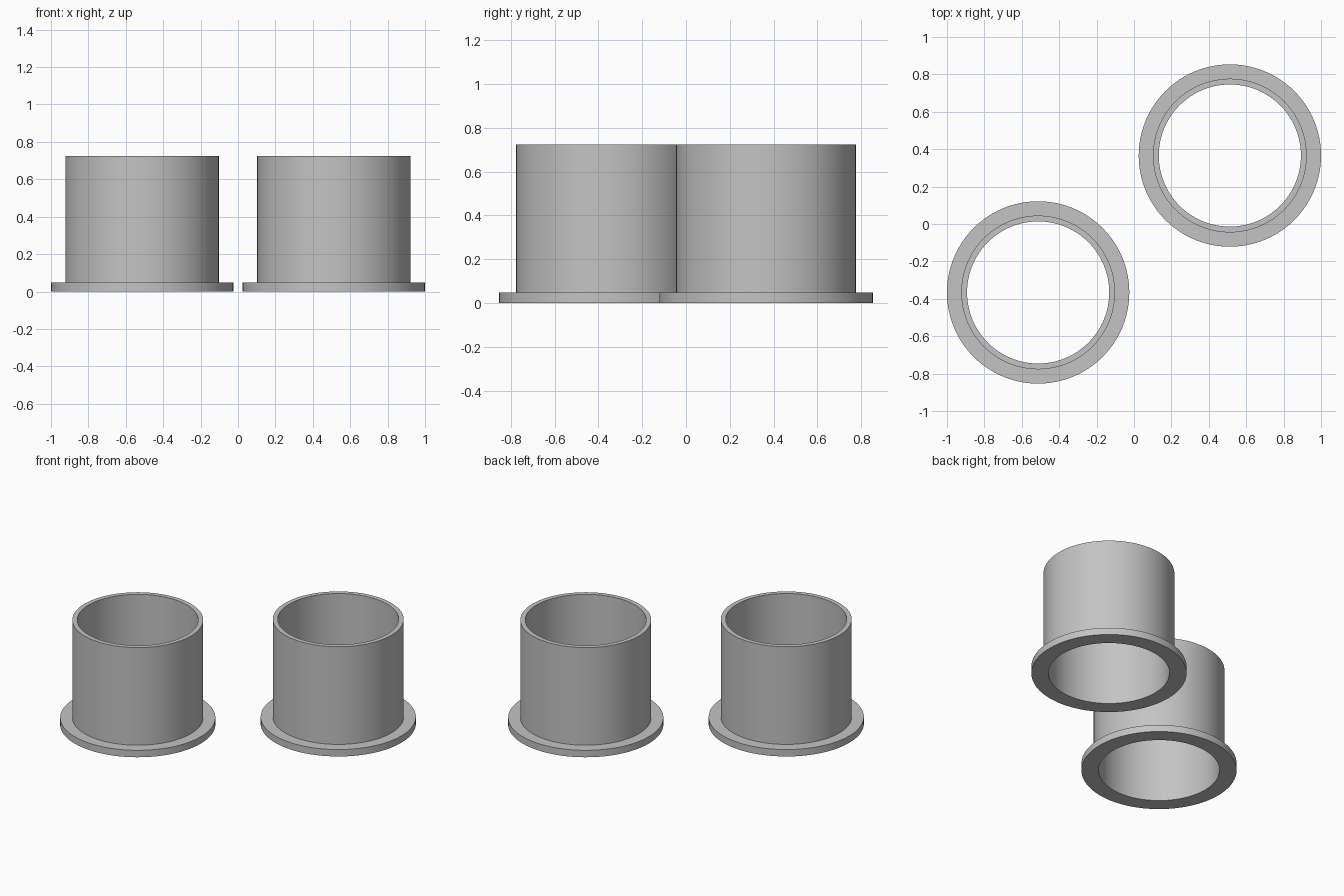
import bpy, bmesh, math

if "Cube" in bpy.data.objects:
    bpy.data.objects.remove(bpy.data.objects["Cube"])

SEGMENTS = 96
FLANGE_R, OUTER_R, INNER_R = 0.4875, 0.411, 0.38
FLANGE_H, HEIGHT = 0.048, 0.725

grey = bpy.data.materials.new("plain grey")
grey.diffuse_color = (0.55, 0.55, 0.55, 1)
grey.use_nodes = True
grey.node_tree.nodes["Principled BSDF"].inputs["Base Color"].default_value = grey.diffuse_color


def flanged_sleeve(name, x, y):
    """Revolve a closed L-shaped wall section into an open sleeve with a base flange."""
    section = [(INNER_R, 0), (FLANGE_R, 0), (FLANGE_R, FLANGE_H),
               (OUTER_R, FLANGE_H), (OUTER_R, HEIGHT), (INNER_R, HEIGHT)]
    bm = bmesh.new()
    rings = []
    for i in range(SEGMENTS):
        a = 2 * math.pi * i / SEGMENTS
        rings.append([bm.verts.new((r * math.cos(a), r * math.sin(a), z)) for r, z in section])
    n = len(section)
    for i in range(SEGMENTS):
        here, after = rings[i], rings[(i + 1) % SEGMENTS]
        for j in range(n):
            k = (j + 1) % n
            bm.faces.new((here[j], after[j], after[k], here[k]))
    bmesh.ops.recalc_face_normals(bm, faces=bm.faces)
    mesh = bpy.data.meshes.new(name)
    bm.to_mesh(mesh)
    bm.free()
    mesh.materials.append(grey)
    obj = bpy.data.objects.new(name, mesh)
    obj.location = (x, y, 0)
    bpy.context.collection.objects.link(obj)
    # Smooth walls with crisp rims
    bpy.ops.object.select_all(action='DESELECT')
    obj.select_set(True)
    bpy.context.view_layer.objects.active = obj
    bpy.ops.object.shade_smooth_by_angle(angle=math.radians(30))


# Two identical sleeves set diagonally
flanged_sleeve("front_left_sleeve", -0.5125, -0.366)
flanged_sleeve("back_right_sleeve", 0.5125, 0.366)
